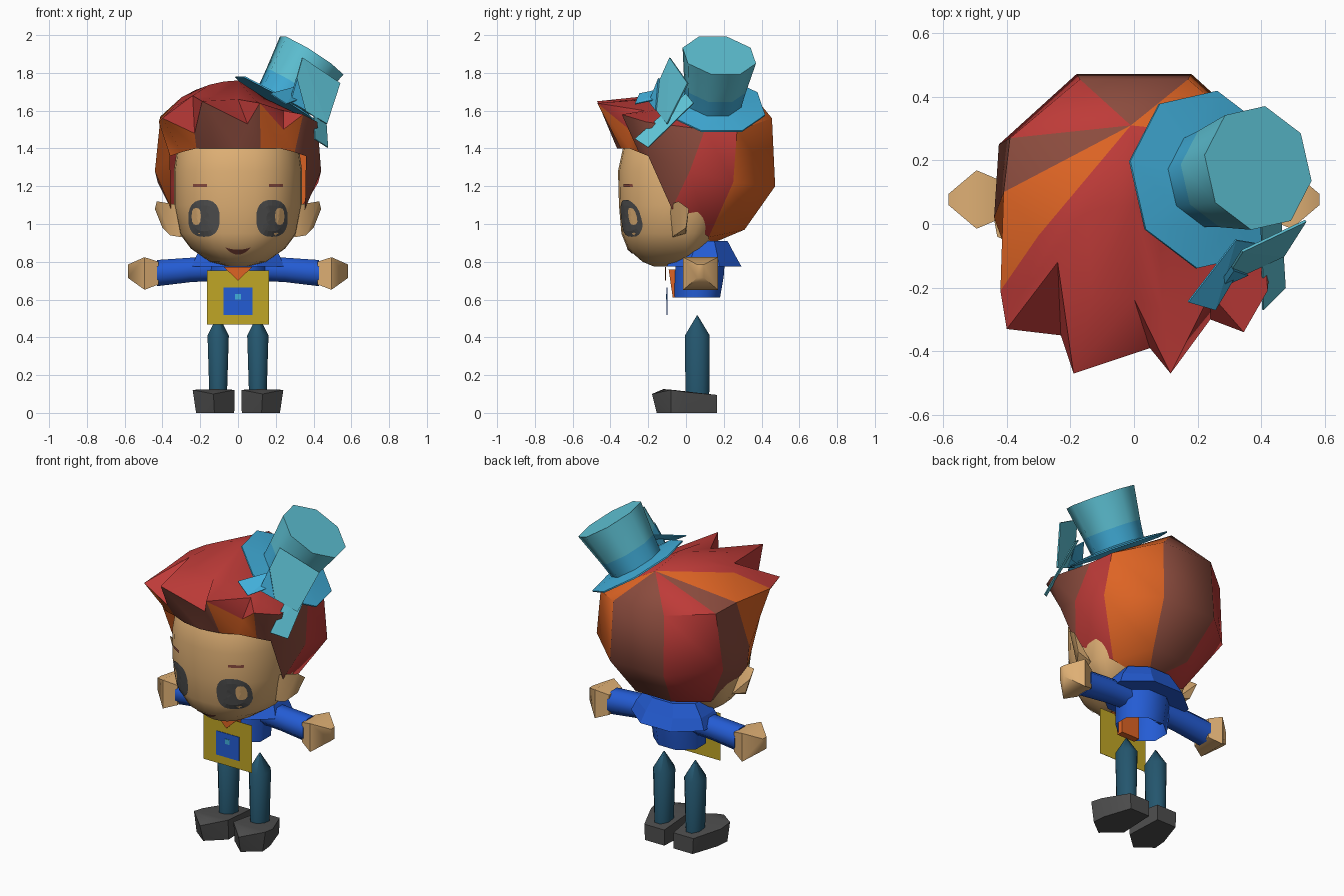
import bpy, bmesh, math
from mathutils import Vector, Matrix
from mathutils.bvhtree import BVHTree

if "Cube" in bpy.data.objects:
    bpy.data.objects.remove(bpy.data.objects["Cube"])


def lin(c):
    return tuple(((v / 255 + 0.055) / 1.055) ** 2.4 if v > 10 else v / 3294 for v in c) + (1,)


MATS = {}
for name, rgb in dict(skin=(222, 175, 116), dark_grey=(78, 78, 78), red=(190, 59, 56),
                      brown=(140, 76, 62), orange=(222, 100, 36), blue=(36, 92, 212),
                      yellow=(192, 166, 38), cyan=(66, 176, 220), pale_teal=(96, 198, 217),
                      dark_teal=(36, 86, 110)).items():
    MATS[name] = bpy.data.materials.new(name)
    MATS[name].diffuse_color = lin(rgb)


def finish(name, bm, mats, smooth=None, recalc=True):
    if recalc:
        bmesh.ops.recalc_face_normals(bm, faces=bm.faces[:])
    me = bpy.data.meshes.new(name)
    bm.to_mesh(me)
    bm.free()
    for m in mats:
        me.materials.append(MATS[m])
    ob = bpy.data.objects.new(name, me)
    bpy.context.collection.objects.link(ob)
    if smooth:
        bpy.ops.object.select_all(action='DESELECT')
        ob.select_set(True)
        bpy.context.view_layer.objects.active = ob
        bpy.ops.object.shade_smooth_by_angle(angle=math.radians(smooth))
    return ob


def loft(name, rings, mats, caps=True, smooth=None, rule=None):
    """Skin a list of equal-length point rings; rule(ring index) picks the material."""
    bm = bmesh.new()
    vs = [[bm.verts.new(p) for p in r] for r in rings]
    n = len(vs[0])
    for i in range(len(vs) - 1):
        for j in range(n):
            k = (j + 1) % n
            f = bm.faces.new((vs[i][j], vs[i][k], vs[i + 1][k], vs[i + 1][j]))
            f.material_index = rule(i) if rule else 0
    if caps:
        bm.faces.new(vs[0])
        bm.faces.new(vs[-1]).material_index = rule(len(vs) - 2) if rule else 0
    return finish(name, bm, mats, smooth)


def hull(name, pts, mat, smooth=None):
    bm = bmesh.new()
    for p in pts:
        bm.verts.new(p)
    bmesh.ops.convex_hull(bm, input=bm.verts[:])
    junk = [v for v in bm.verts if not v.link_faces]
    bmesh.ops.delete(bm, geom=junk, context='VERTS')
    return finish(name, bm, [mat], smooth)


def oval(cx, cy, z, rx, ry, n=8, turn=0.5):
    return [(cx + rx * math.cos(2 * math.pi * (k + turn) / n),
             cy + ry * math.sin(2 * math.pi * (k + turn) / n), z) for k in range(n)]


def box(name, x0, x1, y0, y1, z0, z1, mat):
    return hull(name, [(x, y, z) for x in (x0, x1) for y in (y0, y1) for z in (z0, z1)], mat)


# Head: rounded face, deeper in front than behind
def head_ring(z, rx, yf, yb, n=28):
    out = []
    for k in range(n):
        c, s = math.cos(2 * math.pi * k / n), math.sin(2 * math.pi * k / n)
        e = 2 / 2.3
        y = abs(s) ** e * (yf if s < 0 else yb)
        out.append((math.copysign(abs(c) ** e, c) * rx, y, z))
    return out


head = loft('head', [head_ring(*r) for r in (
    (.775, .06, -.17, .0), (.80, .15, -.23, .02), (.87, .25, -.31, .10), (.95, .31, -.342, .17),
    (1.1, .34, -.355, .25), (1.28, .34, -.36, .25), (1.42, .32, -.33, .22), (1.5, .27, -.27, .2))],
    ['skin'], smooth=60)
tree = BVHTree.FromPolygons([v.co for v in head.data.vertices], [p.vertices[:] for p in head.data.polygons])


# Painted face details, laid on the front of the head
def decal(name, grid, mat, off):
    bm = bmesh.new()
    rows = []
    for row in grid:
        rows.append([])
        for x, z in row:
            hit = tree.ray_cast(Vector((x, -2, z)), Vector((0, 1, 0)))[0]
            rows[-1].append(bm.verts.new((x, (hit.y if hit else -.2) - off, z)))
    for a, b in zip(rows, rows[1:]):
        for j in range(len(a) - 1):
            f = bm.faces.new((a[j], a[j + 1], b[j + 1], b[j]))
            f.normal_update()
            if f.normal.y > 0:
                f.normal_flip()
    finish(name, bm, [mat], recalc=False)


def disc(cx, cz, rx, rz, n=24):
    return [[(cx + rx * t * math.copysign(abs(math.cos(a)) ** .8, math.cos(a)),
              cz + rz * t * math.copysign(abs(math.sin(a)) ** .8, math.sin(a)))
             for a in [2 * math.pi * k / n for k in range(n + 1)]] for t in (.003, .35, .7, 1)]


for s, side in ((-1, 'left'), (1, 'right')):
    decal(side + '_eye', disc(s * .18, 1.03, .083, .098), 'dark_grey', .005)
    decal(side + '_eye_glint', disc(s * .221, 1.04, .025, .046, 12), 'skin', .009)
    decal(side + '_brow', [[(s * (.165 + .018 * i), z) for i in range(5)] for z in (1.197, 1.213)], 'brown', .005)
decal('mouth', [[(.014 * i, .838 + d * (1 - (i / 5) ** 2) + 8 * (.014 * i) ** 2) for i in range(-5, 6)]
                for d in (0, .026)], 'brown', .006)

# Hair: striped shell of columns, right half listed from the temple to the back
top = [(.42, -.21, 1.54), (.41, .10, 1.57), (.39, .27, 1.56), (.17, .455, 1.56)]
mid = [(.36, -.2, 1.36), (.44, .02, 1.28), (.425, .25, 1.22), (.18, .472, 1.2)]
low = [(.355, -.075, 1.08), (.355, -.075, 1.08), (.25, .12, .93), (.12, .31, .97)]
flip = lambda pts: [(-x, y, z) for x, y, z in reversed(pts)]
top, mid, low = [r + flip(r) for r in (top, mid, low)]
top[1], top[2] = (.40, .10, 1.5), (.385, .27, 1.495)  # pressed down under the hat
RED, BROWN, ORANGE = 0, 1, 2
stripes = [BROWN, RED, ORANGE, BROWN, RED, BROWN, ORANGE]
apex = (-.01, .31, 1.735)
# Rows from crown through folds and zigzag fringe to hairline, left to right
fringe = [top[7], (-.40, -.33, 1.56), (-.23, -.35, 1.48), (-.19, -.47, 1.65), (.05, -.39, 1.53),
          (.115, -.47, 1.64), (.24, -.3, 1.5), (.345, -.34, 1.58), top[0]]
fold = [top[7], (-.34, -.2, 1.62), (-.24, -.12, 1.68), (-.13, -.23, 1.675), (0, -.235, 1.66),
        (.09, -.27, 1.655), (.24, -.22, 1.6), (.3, -.22, 1.59), top[0]]
crown = [(.075 * i, .06 - .006 * i * i, 1.76 - (.65 * .075 * i if i > 0 else 1.0 * (.075 * i) ** 2))
         for i in range(-4, 5)]
line = [mid[7], (-.30, -.25, 1.38), (-.22, -.30, 1.4), (-.12, -.345, 1.4), (0, -.365, 1.4),
        (.12, -.345, 1.4), (.22, -.30, 1.4), (.30, -.25, 1.38), mid[0]]
under = [ORANGE, ORANGE, BROWN, BROWN, BROWN, ORANGE, ORANGE, BROWN]
bm = bmesh.new()


def face(m, *pts):
    keep = [p for i, p in enumerate(pts) if p not in pts[:i]]
    if len(keep) > 2:
        bm.faces.new([bm.verts.new(p) for p in keep]).material_index = m


for i, m in enumerate(stripes):
    face(m, top[i], top[i + 1], mid[i + 1])
    face(m, top[i], mid[i + 1], mid[i])
    face(m, mid[i], mid[i + 1], low[i + 1], low[i])
    if 0 < i < 6:
        face(m, apex, top[i], top[i + 1])
    if 1 < i < 5:
        face(m, low[i], low[i + 1], (0, .12, .89))
face(RED, apex, top[1], crown[8])
face(RED, top[1], top[0], crown[8])
face(ORANGE, apex, top[6], crown[0])
face(ORANGE, top[6], top[7], crown[0])
for i, m in enumerate(under):
    face(RED, apex, crown[i], crown[i + 1])
    for a, b in ((crown, fold), (fold, fringe)):
        if i % 2:
            face(RED, a[i], a[i + 1], b[i])
            face(RED, a[i + 1], b[i + 1], b[i])
        else:
            face(RED, a[i], a[i + 1], b[i + 1])
            face(RED, a[i], b[i + 1], b[i])
    face(m, fringe[i], fringe[i + 1], line[i + 1])
    face(m, fringe[i], line[i + 1], line[i])
bmesh.ops.remove_doubles(bm, verts=bm.verts[:], dist=.0005)
finish('hair', bm, ['red', 'brown', 'orange'], smooth=42)

# Torso, flared collar, shirt front and scarf tip
loft('torso', [oval(0, .06, .61, .155, .13), oval(0, .07, .72, .16, .14), oval(0, .08, .86, .17, .14)],
     ['blue'], caps=False, smooth=50)
loft('collar', [oval(0, .095, .775, .265, .215), oval(0, .1, .84, .235, .17), oval(0, .1, .91, .18, .13)], ['blue'])
hull('shirt_front', [(x, y, z) for x in (-.06, .06) for y, z in ((-.07, .61), (-.092, .76), (-.03, .61), (-.03, .76))],
     'orange')
hull('scarf_tip', [(x, y, z) for y in (-.112, -.107) for x, z in ((-.075, .772), (.075, .772), (0, .70))], 'orange')

# Square bag with patch
box('bag', -.163, .163, -.099, -.097, .468, .755, 'yellow')
box('bag_patch', -.078, .078, -.102, -.099, .518, .663, 'blue')
box('bag_button', -.015, .015, -.105, -.102, .6, .63, 'cyan')

# Mirrored limbs and ears
for s, side in ((-1, 'left'), (1, 'right')):
    def cross(x, z, ry, rz, n=8):
        return [(s * x, .077 + ry * math.cos(2 * math.pi * (k + .5) / n),
                 z + rz * math.sin(2 * math.pi * (k + .5) / n)) for k in range(n)]
    loft(side + '_sleeve', [cross(.12, .762, .07, .068), cross(.25, .757, .072, .07), cross(.43, .74, .075, .075)],
         ['blue'], smooth=60)
    loft(side + '_hand', [cross(.42, .74, .085, .085, 4), cross(.495, .738, .13, .122, 4),
                          cross(.583, .75, .025, .05, 4)], ['skin'], smooth=60)
    loft(side + '_leg', [oval(s * .105, .06, .08, .05, .068), oval(s * .105, .06, .41, .061, .071),
                         oval(s * .105, .06, .515, .003, .003)], ['dark_teal'], smooth=60)
    sole = [(.03, .165), (.16, .165), (.215, .0), (.222, -.08), (.125, -.155), (.02, -.06)]
    upper = [(.03, .165, .095), (.165, .165, .095), (.235, .0, .11), (.24, -.08, .122),
             (.13, -.18, .1), (.12, -.12, .126), (.018, -.07, .122)]
    hull(side + '_shoe', [(s * x, y, 0) for x, y in sole] + [(s * x, y, z) for x, y, z in upper], 'dark_grey', 40)
    hull(side + '_ear', [(s * x, y, z) for x, y, z in (
        (.31, -.09, 1.1), (.30, -.07, .93), (.31, 0, .95), (.43, -.04, 1.12),
        (.44, .015, 1.08), (.40, .0, .98), (.36, -.06, .94))], 'skin', 50)

# Tilted top hat with band and brim
axis = Vector((.53, .12, .84)).normalized()
base = Vector((.23, .14, 1.638))
tilt = Matrix.Translation(base) @ axis.to_track_quat('Z', 'Y').to_matrix().to_4x4()
hat = [(-.008, .287), (.0, .287), (.014, .155), (.11, .168), (.302, .2)]
loft('top_hat', [[tilt @ Vector(p) for p in oval(0, 0, z, r, r)] for z, r in hat],
     ['cyan', 'pale_teal'], smooth=50, rule=lambda i: int(i > 2))


# Ribbon bow, its darker corner, and tails
def ribbon(name, pts, mat, t=.006):
    v = [Vector(p) for p in pts]
    n = (v[1] - v[0]).cross(v[2] - v[0]).normalized() * t / 2
    hull(name, [p + n for p in v] + [p - n for p in v], mat)


ribbon('bow', [(.34, -.085, 1.88), (.54, .01, 1.745), (.47, -.1, 1.53), (.275, -.19, 1.645)], 'pale_teal', .008)
ribbon('bow_corner', [(.31, -.14, 1.77), (.275, -.19, 1.645), (.355, -.155, 1.6)], 'cyan', .018)
ribbon('short_tail', [(.32, -.05, 1.73), (.38, -.06, 1.68), (.255, -.27, 1.635), (.17, -.245, 1.69)], 'cyan')
ribbon('long_tail', [(.40, .0, 1.69), (.46, .04, 1.64), (.475, -.2, 1.405), (.405, -.27, 1.45)], 'pale_teal')

for m in bpy.data.materials:
    if m.users and not m.is_grease_pencil:
        m.use_nodes = True
        m.node_tree.nodes["Principled BSDF"].inputs["Base Color"].default_value = m.diffuse_color
